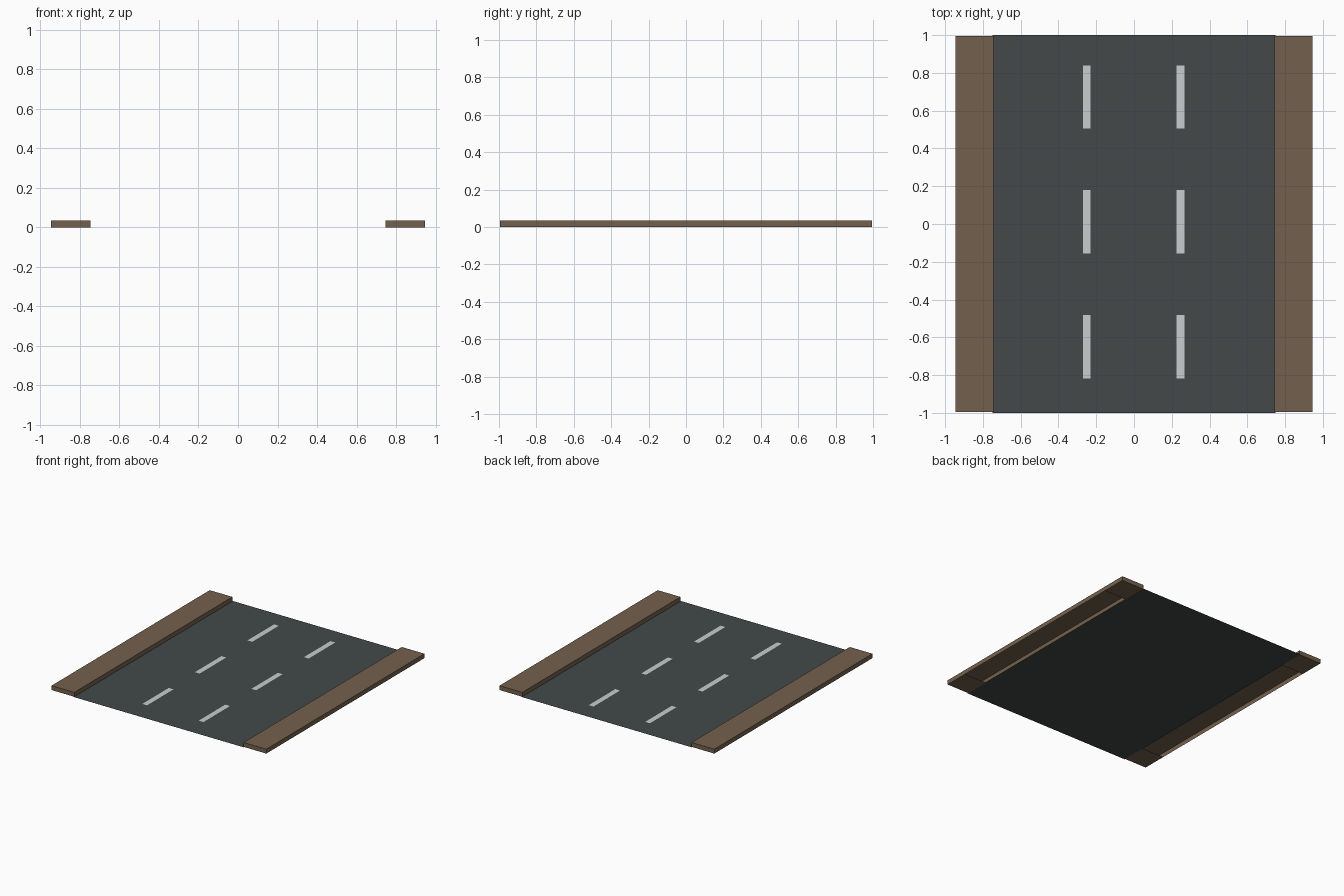
import bpy, bmesh

if "Cube" in bpy.data.objects:
    bpy.data.objects.remove(bpy.data.objects["Cube"])


def material(name, rgb):
    m = bpy.data.materials.new(name)
    m.diffuse_color = (*rgb, 1)
    m.use_nodes = True
    m.node_tree.nodes["Principled BSDF"].inputs["Base Color"].default_value = m.diffuse_color
    return m


asphalt = material("asphalt grey", (0.056, 0.066, 0.066))
paint = material("white paint", (0.58, 0.61, 0.61))
earth = material("brown paving", (0.175, 0.118, 0.074))


def add_object(name, bm, mat):
    mesh = bpy.data.meshes.new(name)
    bm.to_mesh(mesh)
    bm.free()
    mesh.materials.append(mat)
    obj = bpy.data.objects.new(name, mesh)
    bpy.context.collection.objects.link(obj)


def add_quad(bm, x0, x1, y0, y1, z):
    corners = ((x0, y0), (x1, y0), (x1, y1), (x0, y1))
    return bm.faces.new([bm.verts.new((x, y, z)) for x, y in corners])


# Road surface: a single thin sheet
bm = bmesh.new()
add_quad(bm, -0.75, 0.75, -1, 1, 0.0)
add_object("road", bm, asphalt)

# Lane dashes, just above the road
bm = bmesh.new()
for x in (-0.25, 0.247):
    for y in (-0.65, 0.012, 0.673):
        add_quad(bm, x - 0.021, x + 0.021, y - 0.167, y + 0.167, 0.002)
add_object("lane_dashes", bm, paint)

# Pavements: boxes split into end and middle slabs, hollow under the middle
Y = (-0.994, -0.795, 0.795, 0.994)
for side, name in ((-1, "left_pavement"), (1, "right_pavement")):
    x0, x1 = sorted((side * 0.745, side * 0.945))
    bm = bmesh.new()
    rings = [[bm.verts.new((x, y, z)) for x, z in
              ((x0, 0), (x1, 0), (x1, 0.035), (x0, 0.035))] for y in Y]
    for i in range(3):
        a, b = rings[i], rings[i + 1]
        for j in range(4):
            if j == 0 and i == 1:
                continue  # open underside
            k = (j + 1) % 4
            bm.faces.new((a[j], b[j], b[k], a[k]))
    bm.faces.new(rings[0])
    bm.faces.new(rings[-1][::-1])
    bmesh.ops.recalc_face_normals(bm, faces=bm.faces)
    add_object(name, bm, earth)
